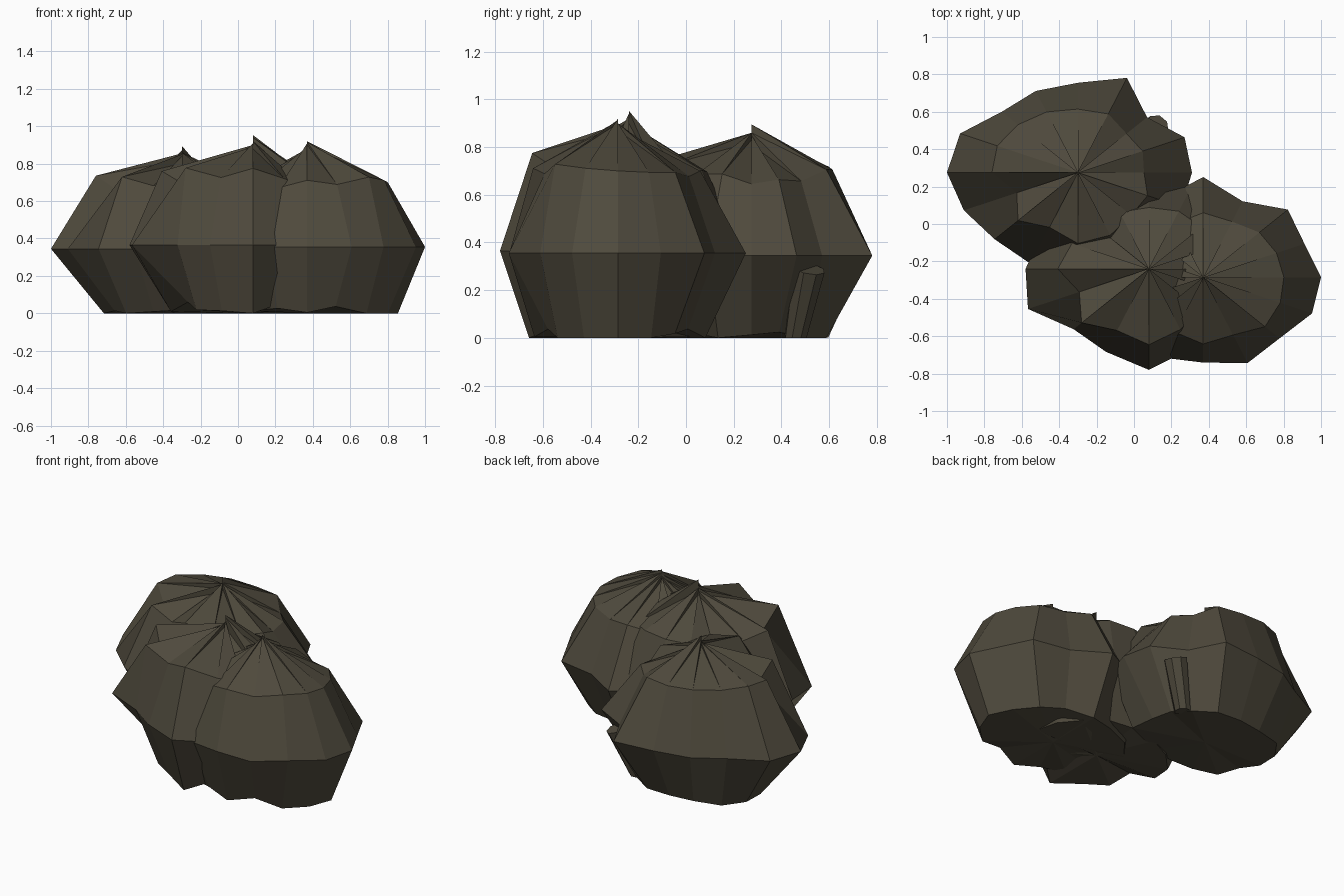
import bpy, bmesh, math, random
from mathutils import Vector

if "Cube" in bpy.data.objects:
    bpy.data.objects.remove(bpy.data.objects["Cube"])

random.seed(4)
N = 16      # sides of every bush
YS = 0.8    # front-to-back squash of each lumpy sphere

leaf = bpy.data.materials.new("dark olive foliage")
leaf.diffuse_color = (0.078, 0.068, 0.046, 1)
leaf.use_nodes = True
leaf.node_tree.nodes["Principled BSDF"].inputs["Base Color"].default_value = leaf.diffuse_color


def finish(bm, name):
    me = bpy.data.meshes.new(name)
    bm.to_mesh(me)
    bm.free()
    me.materials.append(leaf)
    ob = bpy.data.objects.new(name, me)
    bpy.context.collection.objects.link(ob)
    return ob


def bush(name, centre, zs, tips, upper, middle, lower):
    """Lumpy 16-sided sphere, flattened on the ground, with a ragged crown."""
    bm = bmesh.new()
    cx, cy, cz = centre

    def ring(radii, lat):
        out = []
        for i, r in enumerate(radii):
            a = 2 * math.pi * i / N
            h = r * math.cos(lat)
            z = max(0, cz + zs * r * math.sin(lat))
            out.append(bm.verts.new((cx + h * math.cos(a), cy + YS * h * math.sin(a), z)))
        return out

    q = math.pi / 4
    rings = [ring(lower, -q), ring(middle, 0), ring(upper, q)]
    # every sector of the crown ends at its own height on the centre line
    crown = [bm.verts.new((cx, cy, z)) for z in tips]
    base = bm.verts.new((cx, cy, 0))
    for i in range(N):
        j = (i + 1) % N
        for a, b in zip(rings, rings[1:]):
            bm.faces.new((a[i], a[j], b[j], b[i]))
        u = rings[2]
        bm.faces.new((u[i], u[j], crown[j]))
        bm.faces.new((u[i], crown[j], crown[i]))
        bm.faces.new((rings[0][j], rings[0][i], base))
    return finish(bm, name)


def lower_ring(**fixed):
    """Uneven foot ring, with a few set radii."""
    radii = [random.uniform(0.52, 0.66) for _ in range(N)]
    for k, v in fixed.items():
        radii[int(k[1:])] = v
    return radii


# Three overlapping bushes; values run counter-clockwise from +x
bush("back_left_bush", (-0.30, 0.275, 0.345), 0.85,
     [.83, .85, .81, .86, .895, .87, .83, .85, .855, .82, .85, .80, .84, .86, .82, .86],
     [.50, .53, .52, .60, .60, .62, .64, .66, .65, .50, .64, .56, .67, .64, .57, .57],
     [.61, .617, .523, .685, .60, .59, .575, .682, .70, .66, .63, .66, .62, .60, .58, .60],
     lower_ring(i8=.59, i4=.57, i3=.60))
bush("middle_bush", (0.08, -0.24, 0.365), 0.81,
     [.94, .90, .953, .88, .90, .86, .88, .85, .88, .90, .86, .89, .91, .88, .92, .87],
     [.55, .55, .56, .59, .58, .58, .50, .63, .69, .57, .72, .63, .716, .62, .55, .55],
     [.60, .60, .60, .58, .60, .58, .57, .62, .66, .70, .57, .60, .675, .58, .60, .60],
     lower_ring(i12=.74, i8=.62))
bush("right_bush", (0.37, -0.285, 0.355), 0.80,
     [.92, .90, .87, .90, .88, .85, .88, .86, .88, .85, .87, .89, .91, .90, .915, .90],
     [.61, .60, .60, .57, .61, .55, .56, .55, .55, .56, .55, .56, .63, .59, .66, .63],
     [.63, .586, .64, .55, .67, .57, .58, .60, .60, .58, .60, .58, .57, .62, .577, .63],
     lower_ring(i0=.686, i15=.66, i12=.62))


def lobe(name, start, end, radius):
    """Small leaning shoot that pokes out of a bush."""
    a, b = Vector(start), Vector(end)
    bm = bmesh.new()
    bmesh.ops.create_cone(bm, cap_ends=True, segments=8, radius1=radius * 0.7,
                          radius2=radius, depth=(b - a).length)
    rot = (b - a).to_track_quat('Z', 'Y')
    for v in bm.verts:
        v.co = rot @ v.co + (a + b) / 2
        v.co.z = max(0, v.co.z)
    return finish(bm, name)


# Shoot on the right side of the back bush
lobe("side_shoot", (0.02, 0.46, 0.0), (0.12, 0.515, 0.29), 0.07)
